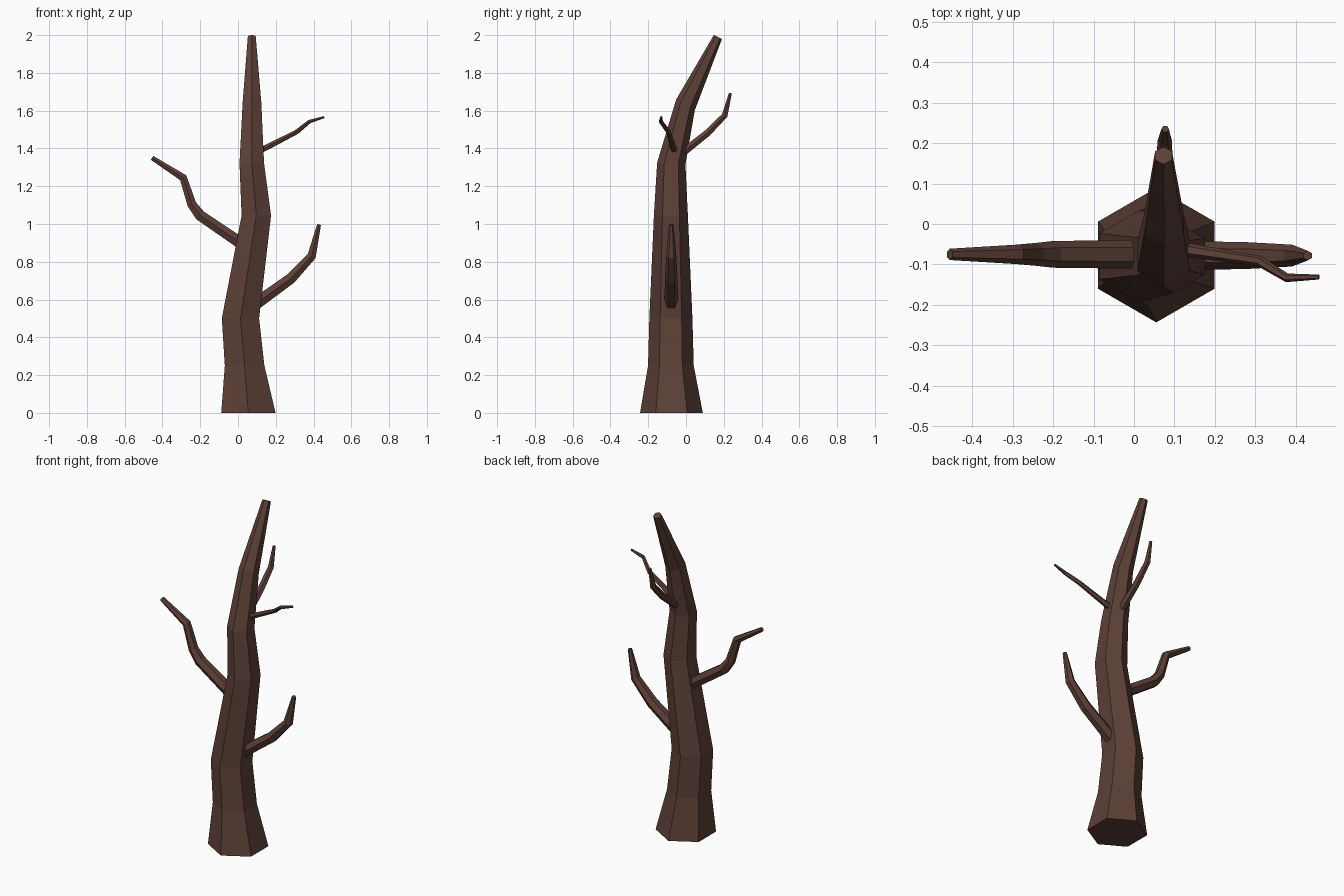
import bpy, bmesh, math
from mathutils import Vector

if "Cube" in bpy.data.objects:
    bpy.data.objects.remove(bpy.data.objects["Cube"])

bark = bpy.data.materials.new("bark brown")
bark.diffuse_color = (0.109, 0.051, 0.038, 1)
bark.use_nodes = True
bark.node_tree.nodes["Principled BSDF"].inputs["Base Color"].default_value = bark.diffuse_color


def loft(name, rings):
    """Skin a list of six-sided rings and cap both ends."""
    bm = bmesh.new()
    loops = [[bm.verts.new(p) for p in ring] for ring in rings]
    for a, b in zip(loops, loops[1:]):
        for i in range(6):
            j = (i + 1) % 6
            bm.faces.new((a[i], a[j], b[j], b[i]))
    bm.faces.new(loops[0][::-1])
    bm.faces.new(loops[-1])
    bmesh.ops.recalc_face_normals(bm, faces=bm.faces)
    mesh = bpy.data.meshes.new(name)
    bm.to_mesh(mesh)
    bm.free()
    mesh.materials.append(bark)
    ob = bpy.data.objects.new(name, mesh)
    bpy.context.collection.objects.link(ob)


def hexagon(centre, u, v, r):
    return [Vector(centre) + r * (math.cos(k * math.pi / 3) * u + math.sin(k * math.pi / 3) * v)
            for k in range(6)]


def branch(name, points):
    """Sweep a tapering hexagon with a flat top along x, y, z, radius points."""
    pts = [Vector(p[:3]) for p in points]
    rings = []
    for i, p in enumerate(pts):
        d_in = (p - pts[max(i - 1, 0)]).normalized()
        d_out = (pts[min(i + 1, len(pts) - 1)] - p).normalized()
        t = (d_in + d_out).normalized()
        side = t.cross(Vector((0, 0, 1))).normalized()
        rings.append(hexagon(p, side, side.cross(t), points[i][3]))
    loft(name, rings)


# Trunk: x, y, z, radius, backward tilt in degrees
trunk = [(0.055, -0.077, 0.0, 0.166, 0), (0.035, -0.08, 0.25, 0.121, 0),
         (0.013, -0.08, 0.50, 0.114, 0), (0.097, -0.08, 1.045, 0.09, 0),
         (0.073, -0.078, 1.32, 0.075, 3), (0.074, -0.003, 1.63, 0.057, 30),
         (0.073, 0.169, 1.99, 0.024, 27)]
rings = []
for x, y, z, r, tilt in trunk:
    a = math.radians(tilt)
    rings.append(hexagon((x, y, z), Vector((0, math.cos(a), -math.sin(a))), Vector((1, 0, 0)), r))
loft("trunk", rings)

# Branches
branch("right_branch", [(0.07, -0.078, 0.56, 0.037), (0.125, -0.078, 0.60, 0.036),
                        (0.28, -0.078, 0.712, 0.033), (0.39, -0.078, 0.83, 0.027),
                        (0.429, -0.078, 0.997, 0.012)])
branch("left_branch", [(0.05, -0.075, 0.875, 0.036), (-0.20, -0.075, 1.045, 0.033),
                       (-0.245, -0.075, 1.105, 0.028), (-0.29, -0.075, 1.245, 0.024),
                       (-0.455, -0.075, 1.35, 0.014)])
branch("back_branch", [(0.075, -0.04, 1.36, 0.023), (0.075, 0.01, 1.40, 0.023),
                       (0.075, 0.115, 1.483, 0.021), (0.076, 0.205, 1.575, 0.018),
                       (0.077, 0.235, 1.693, 0.009)])
branch("right_twig", [(0.09, -0.058, 1.378, 0.018), (0.14, -0.065, 1.40, 0.017),
                      (0.31, -0.092, 1.487, 0.013), (0.378, -0.133, 1.542, 0.011),
                      (0.457, -0.131, 1.566, 0.006)])
